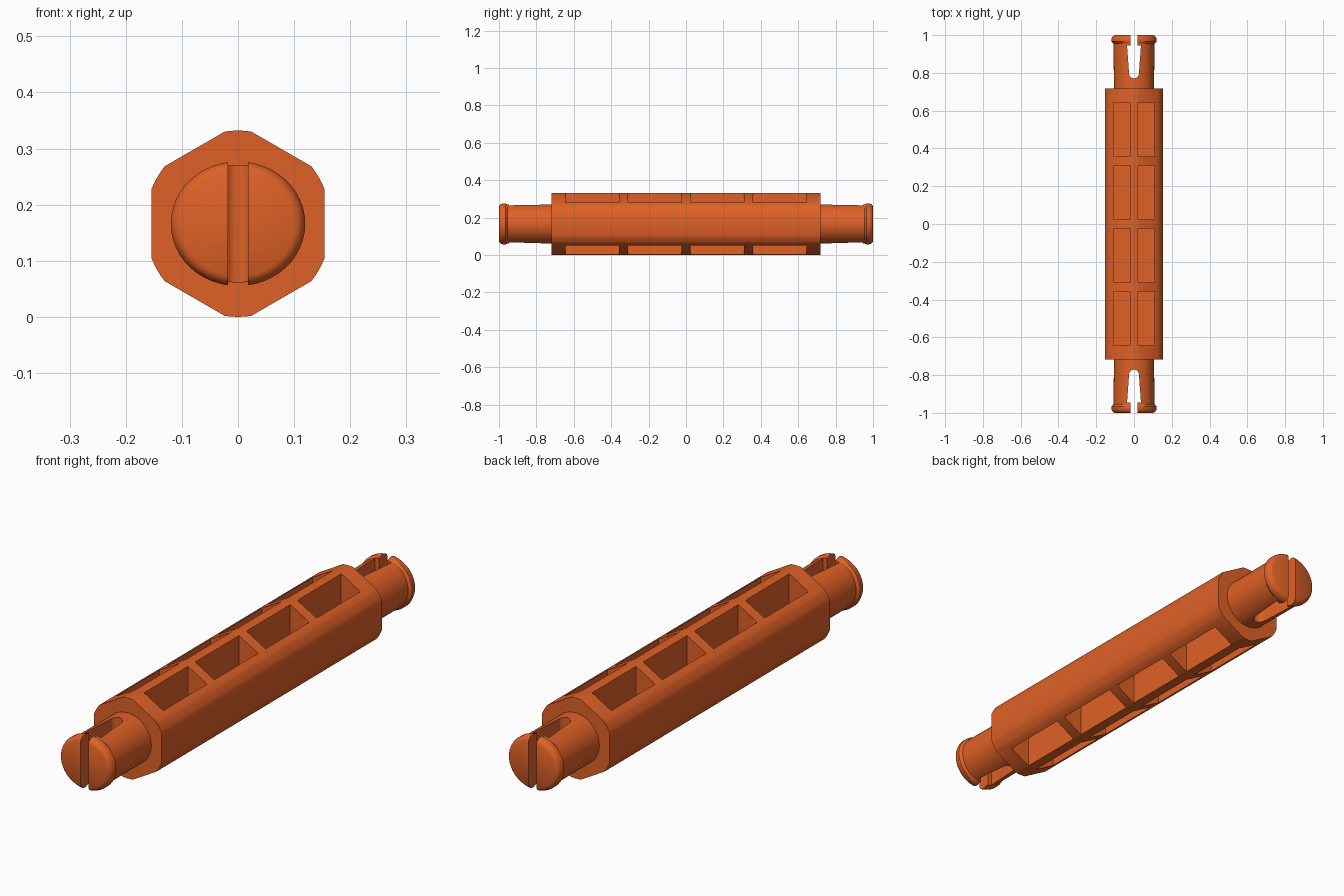
import bpy, bmesh, math
from mathutils import Vector

if "Cube" in bpy.data.objects:
    bpy.data.objects.remove(bpy.data.objects["Cube"])

ZC = 0.166          # height of the long axis
BODY = 0.718        # half length of the hexagonal body

mat = bpy.data.materials.new("orange")
mat.diffuse_color = (0.74, 0.12, 0.02, 1)
mat.use_nodes = True
mat.node_tree.nodes["Principled BSDF"].inputs["Base Color"].default_value = mat.diffuse_color


def make(name, bm):
    bmesh.ops.recalc_face_normals(bm, faces=bm.faces)
    me = bpy.data.meshes.new(name)
    bm.to_mesh(me)
    bm.free()
    ob = bpy.data.objects.new(name, me)
    bpy.context.collection.objects.link(ob)
    me.materials.append(mat)
    return ob


def extrude(bm, pts, vec):
    face = bm.faces.new([bm.verts.new(p) for p in pts])
    res = bmesh.ops.extrude_face_region(bm, geom=[face])
    verts = [g for g in res["geom"] if isinstance(g, bmesh.types.BMVert)]
    bmesh.ops.translate(bm, verts=verts, vec=Vector(vec))


def cut(ob, cutter):
    cutter.hide_render = True
    bpy.ops.object.select_all(action='DESELECT')
    bpy.context.view_layer.objects.active = ob
    ob.select_set(True)
    m = ob.modifiers.new("cut", 'BOOLEAN')
    m.operation, m.object, m.solver = 'DIFFERENCE', cutter, 'EXACT'
    bpy.ops.object.modifier_apply(modifier=m.name)
    bpy.data.objects.remove(cutter)
    bpy.ops.object.shade_smooth_by_angle(angle=math.radians(28))


# Body: hexagon whose corners are rounded by a circle
R, A = 0.166, 0.154
half = math.acos(A / R)
section = []
for k in range(6):
    corner = math.radians(30 + 60 * k)
    span = math.radians(30) - half
    for i in range(5):
        a = corner + span * (i / 2 - 1)
        section.append((R * math.cos(a), -BODY, ZC + R * math.sin(a)))
bm = bmesh.new()
extrude(bm, section, (0, 2 * BODY, 0))
body = make("hex_body", bm)

# Pockets: four per sloped face, sunk vertically to a central web
bm = bmesh.new()
for sx in (-1, 1):
    for sz in (-1, 1):
        for yc in (-0.5, -0.167, 0.167, 0.5):
            pts = [(sx * x, yc + dy, ZC + sz * 0.025) for x, dy in
                   ((0.021, -0.143), (0.109, -0.143), (0.109, 0.143), (0.021, 0.143))]
            extrude(bm, pts, (0, 0, sz * 0.3))
cut(body, make("pocket_cutter", bm))

# Pins: turned shaft with a snap lip that is slightly wider sideways
PROFILE = [(0.71, 0.105), (0.80, 0.105), (0.955, 0.106), (0.965, 0.111),
           (0.980, 0.111), (0.990, 0.107), (0.996, 0.102), (1.0, 0.094)]
N = 48
for s, label in ((-1, "front"), (1, "back")):
    bm = bmesh.new()
    rings = []
    for y, r in PROFILE:
        wide = 1.08 if y > 0.96 else 1.02
        rings.append([bm.verts.new((wide * r * math.cos(2 * math.pi * i / N), s * y,
                                    ZC + r * math.sin(2 * math.pi * i / N)))
                      for i in range(N)])
    for a, b in zip(rings, rings[1:]):
        for i in range(N):
            j = (i + 1) % N
            bm.faces.new((a[i], a[j], b[j], b[i]))
    bm.faces.new(rings[0])
    bm.faces.new(rings[-1])
    pin = make(label + "_snap_pin", bm)

    # Keyhole slot splitting the pin into two prongs
    side = [(0.018, 1.1), (0.018, 0.946), (0.037, 0.946)]
    side += [(0.026 * math.cos(t * math.pi / 12), 0.797 - 0.026 * math.sin(t * math.pi / 12))
             for t in range(7)]
    outline = side + [(-x, y) for x, y in reversed(side[:-1])]
    outline[9] = (0, 0.771)
    bm = bmesh.new()
    extrude(bm, [(x, s * y, -0.2) for x, y in outline], (0, 0, 0.8))
    cut(pin, make("slot_cutter", bm))
